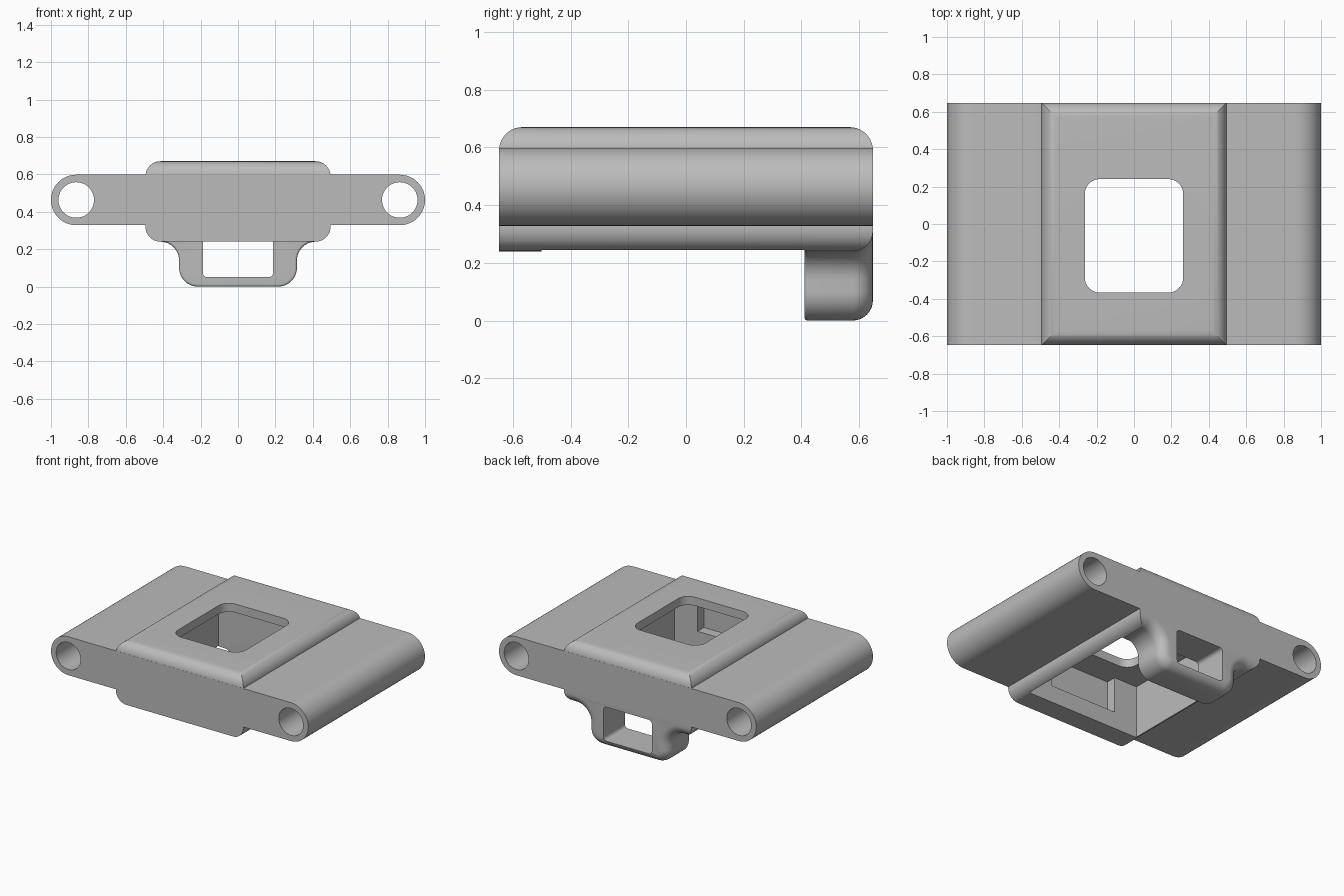
import bpy
import bmesh
from math import sin, cos, pi, radians

cube = bpy.data.objects.get("Cube")
if cube:
    bpy.data.objects.remove(cube, do_unlink=True)

grey = bpy.data.materials.new("plain_grey")
grey.use_nodes = True
colour = (0.5, 0.5, 0.5, 1)
grey.diffuse_color = colour
grey.node_tree.nodes["Principled BSDF"].inputs["Base Color"].default_value = colour

DEPTH = 0.6475   # half depth of the body
LOOP_FRONT = 0.41


def arc(cx, cy, r, start, end, steps=10):
    """Points on an arc, angles in degrees."""
    return [(cx + r * cos(radians(start + (end - start) * i / steps)),
             cy + r * sin(radians(start + (end - start) * i / steps)))
            for i in range(steps + 1)]


def rounded(a0, a1, b0, b1, radii):
    """Rectangle with radii for corners: low-low, high-low, high-high, low-high."""
    corners = [(a0, b0, 1, 1), (a1, b0, -1, 1), (a1, b1, -1, -1), (a0, b1, 1, -1)]
    points = []
    for i, ((a, b, sa, sb), r) in enumerate(zip(corners, radii)):
        if r:
            points += arc(a + sa * r, b + sb * r, r, 180 + 90 * i, 270 + 90 * i)
        else:
            points.append((a, b))
    return points


def loft(name, rings):
    """Closed solid through rings of 3D points."""
    bm = bmesh.new()
    rows = [[bm.verts.new(p) for p in ring] for ring in rings]
    n = len(rows[0])
    for low, high in zip(rows, rows[1:]):
        for i in range(n):
            j = (i + 1) % n
            bm.faces.new((low[i], low[j], high[j], high[i]))
    bm.faces.new(rows[0])
    bm.faces.new(rows[-1])
    bmesh.ops.recalc_face_normals(bm, faces=bm.faces)
    mesh = bpy.data.meshes.new(name)
    bm.to_mesh(mesh)
    bm.free()
    mesh.materials.append(grey)
    obj = bpy.data.objects.new(name, mesh)
    bpy.context.collection.objects.link(obj)
    return obj


def prism(name, outline, axis, low, high):
    place = {"x": lambda p, t: (t, p[0], p[1]),
             "y": lambda p, t: (p[0], t, p[1]),
             "z": lambda p, t: (p[0], p[1], t)}[axis]
    return loft(name, [[place(p, t) for p in outline] for t in (low, high)])


def combine(target, tool, operation):
    tool.hide_render = True
    mod = target.modifiers.new(operation, "BOOLEAN")
    mod.operation = operation
    mod.solver = "EXACT"
    mod.object = tool
    bpy.context.view_layer.objects.active = target
    bpy.ops.object.modifier_apply(modifier=mod.name)
    bpy.data.objects.remove(tool, do_unlink=True)


# Centre block: rounded across and rounded along, meeting in mitred corners
body = prism("clip_body", rounded(-0.495, 0.495, 0.24, 0.67, [0.08] * 4),
             "y", -DEPTH, DEPTH)
combine(body, prism("length_shape", rounded(-DEPTH, DEPTH, 0.24, 0.67,
                    [0, 0.07, 0.08, 0.08]), "x", -0.6, 0.6), "INTERSECT")

# Side wings with round outer edges
WING_X, WING_Z, WING_R = 0.865, 0.463, 0.135
wings = prism("wings", arc(WING_X, WING_Z, WING_R, -90, 90, 24)
              + arc(-WING_X, WING_Z, WING_R, 90, 270, 24), "y", -DEPTH, DEPTH)
combine(body, wings, "UNION")


# Strap loop: flared outline whose edges are rounded by insetting it
def loop_outline(d):
    half, flare, corner = 0.315 - d, 0.1 + d, 0.1 - d
    right = (arc(half - corner, d + corner, corner, -90, 0)
             + arc(half + flare, 0.24 + d - flare, flare, 180, 90)
             + [(0.43, 0.24 + d), (0.43, 0.34)])
    return right + [(-x, z) for x, z in reversed(right)]


FRONT_R, BACK_R = 0.012, 0.07
steps = [i * pi / 16 for i in range(9)]
sections = [(LOOP_FRONT + FRONT_R * (1 - cos(t)), FRONT_R * (1 - sin(t))) for t in steps]
sections += [(DEPTH - BACK_R + BACK_R * sin(t), BACK_R * (1 - cos(t))) for t in steps]
loop = loft("strap_loop", [[(x, y, z) for x, z in loop_outline(d)] for y, d in sections])
combine(body, loop, "UNION")

# Cavity below, recess in its front wall, top window and loop opening
square = [0] * 4
cuts = [
    prism("cavity", rounded(-0.44, 0.44, -0.5, LOOP_FRONT, square), "z", 0.1, 0.61),
    prism("recess", rounded(-0.26, 0.26, 0.36, 0.61, square), "y", -0.57, -0.45),
    prism("window", rounded(-0.263, 0.263, -0.367, 0.24, [0.08] * 4), "z", 0.5, 0.8),
    prism("opening", rounded(-0.188, 0.188, 0.05, 0.29, [0.025] * 4), "y", 0.35, 0.8),
]
# The cavity must not trim the loop, which starts at its back wall
for side in (-1, 1):
    cuts.append(prism("pin_hole", arc(side * WING_X, WING_Z, 0.095, 0, 352.5, 47),
                      "y", -0.8, 0.8))
for cutter in cuts:
    combine(body, cutter, "DIFFERENCE")

# Smooth curved surfaces, crisp edges
bpy.ops.object.select_all(action="DESELECT")
body.select_set(True)
bpy.context.view_layer.objects.active = body
bpy.ops.object.shade_smooth_by_angle(angle=radians(30))
